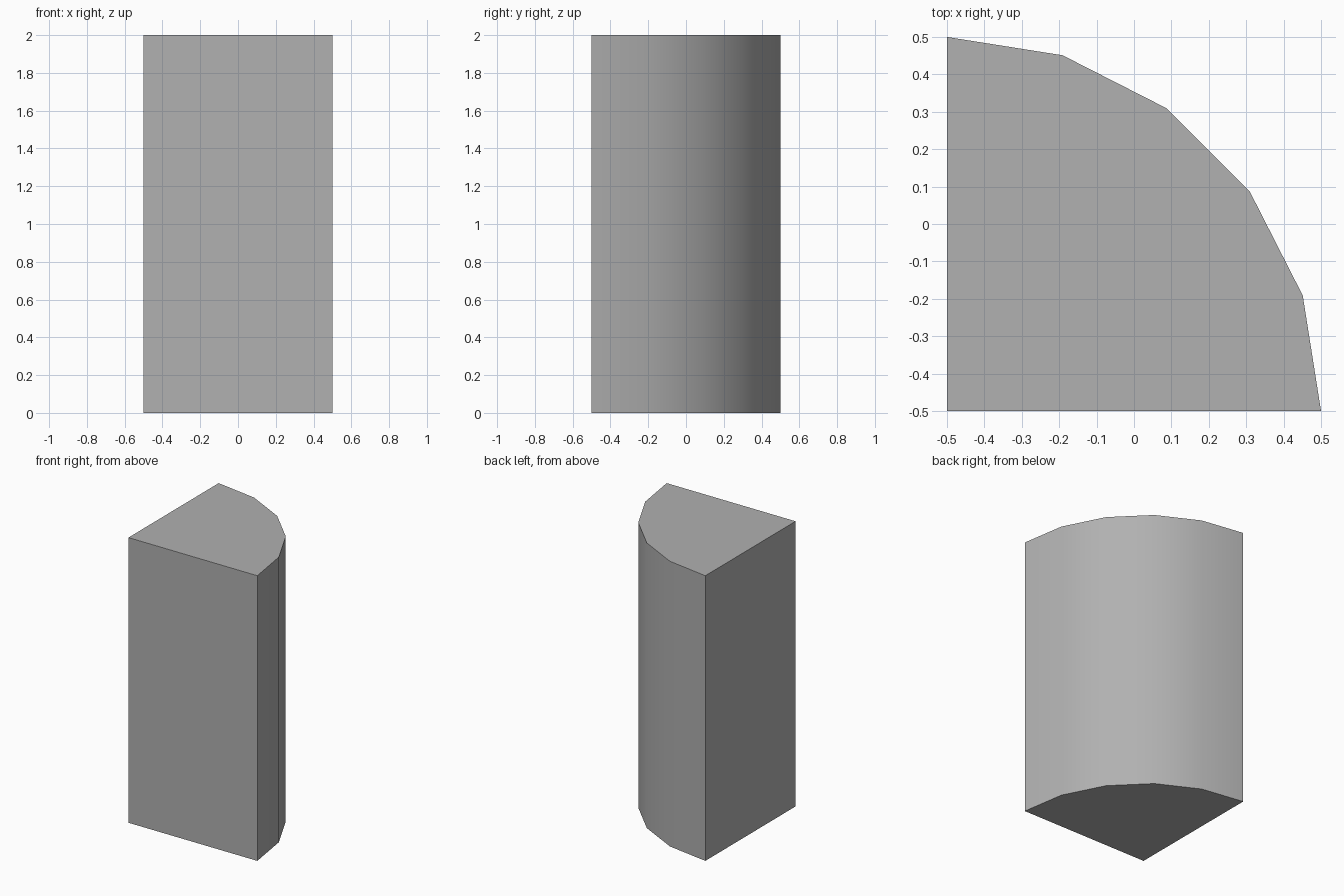
import bpy, bmesh
from math import cos, sin, radians

if "Cube" in bpy.data.objects:
    bpy.data.objects.remove(bpy.data.objects["Cube"])

RADIUS, HEIGHT, SEGMENTS = 1.0, 2.0, 5
CORNER = -0.5

# Quarter-round profile: square corner plus a five-sided arc
bm = bmesh.new()
profile = [(CORNER, CORNER)]
for i in range(SEGMENTS + 1):
    a = radians(90 * i / SEGMENTS)
    profile.append((CORNER + RADIUS * cos(a), CORNER + RADIUS * sin(a)))
base = bm.faces.new([bm.verts.new((x, y, 0)) for x, y in profile])

# Extrude the profile upwards into a solid column
top = bmesh.ops.extrude_face_region(bm, geom=[base], use_keep_orig=True)["geom"]
bmesh.ops.translate(bm, vec=(0, 0, HEIGHT),
                    verts=[v for v in top if isinstance(v, bmesh.types.BMVert)])
bmesh.ops.recalc_face_normals(bm, faces=bm.faces)

mesh = bpy.data.meshes.new("quarter_round_column")
bm.to_mesh(mesh)
bm.free()
column = bpy.data.objects.new("quarter_round_column", mesh)
bpy.context.collection.objects.link(column)

# Mid-grey surface
grey = bpy.data.materials.new("mid_grey")
grey.diffuse_color = (0.44, 0.44, 0.44, 1)
grey.use_nodes = True
grey.node_tree.nodes["Principled BSDF"].inputs["Base Color"].default_value = grey.diffuse_color
mesh.materials.append(grey)

# Smooth curved side, sharp outer edges
bpy.context.view_layer.objects.active = column
column.select_set(True)
bpy.ops.object.shade_smooth_by_angle(angle=radians(30))
